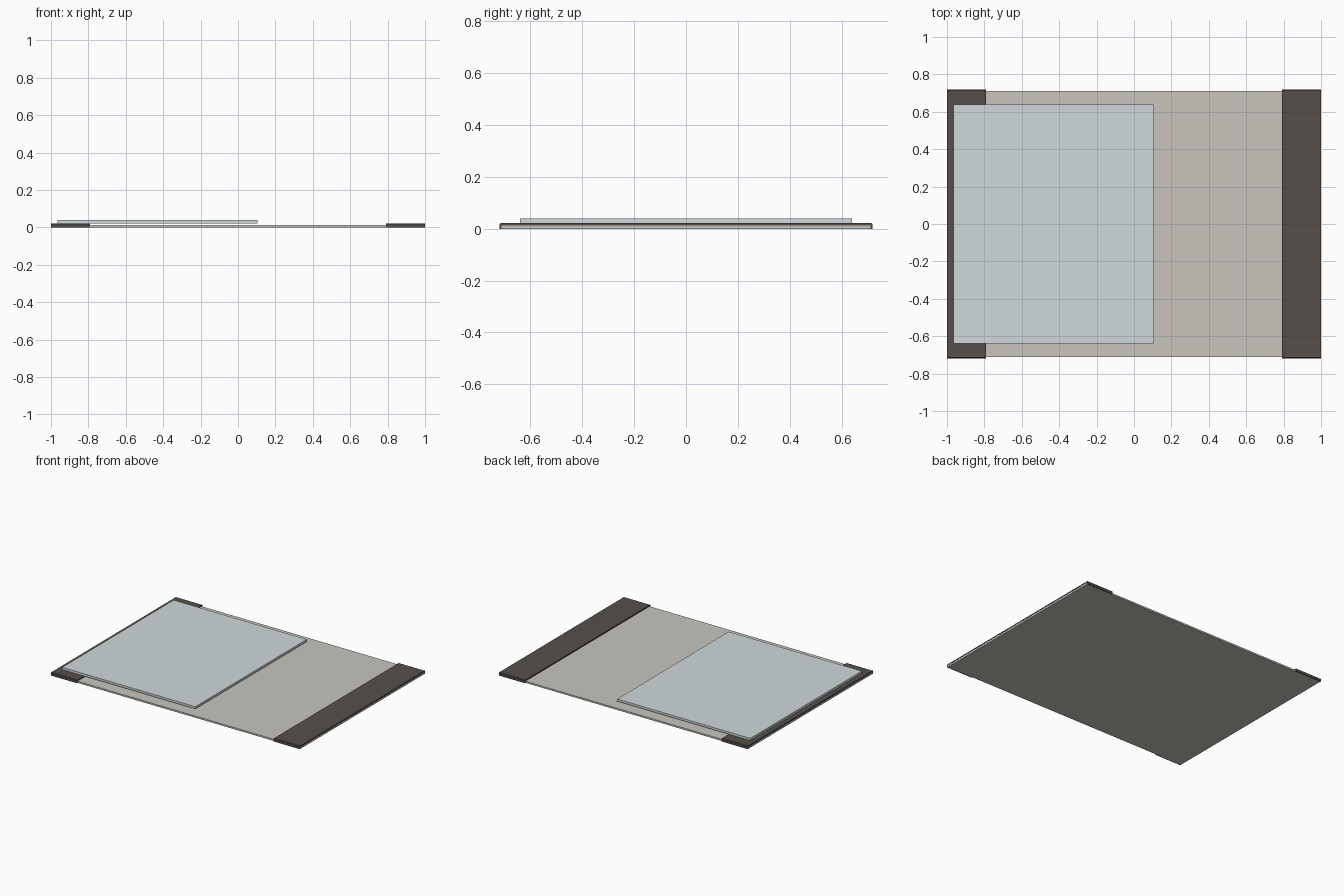
import bpy, bmesh

if "Cube" in bpy.data.objects:
    bpy.data.objects.remove(bpy.data.objects["Cube"])


def material(name, rgb):
    m = bpy.data.materials.new(name)
    m.diffuse_color = (*rgb, 1)
    m.use_nodes = True
    m.node_tree.nodes["Principled BSDF"].inputs["Base Color"].default_value = m.diffuse_color
    return m


def finish(name, bm, mat):
    bmesh.ops.recalc_face_normals(bm, faces=bm.faces)
    mesh = bpy.data.meshes.new(name)
    bm.to_mesh(mesh)
    bm.free()
    obj = bpy.data.objects.new(name, mesh)
    bpy.context.collection.objects.link(obj)
    mesh.materials.append(mat)
    return obj


def slab(name, x0, x1, half_y, z0, z1, mat):
    bm = bmesh.new()
    bmesh.ops.create_cube(bm, size=1)
    for v in bm.verts:
        v.co.x = x1 if v.co.x > 0 else x0
        v.co.y *= 2 * half_y
        v.co.z = z1 if v.co.z > 0 else z0
    return finish(name, bm, mat)


def cap(name, x0, x1, mat):
    # Channel section hugging the sheet, with chamfered upper corners
    half = [(0.712, 0.0), (0.719, 0.0), (0.719, 0.018), (0.715, 0.022)]
    inner = [(-0.712, 0.013), (0.712, 0.013)]
    profile = half + [(-y, z) for y, z in reversed(half)] + inner
    bm = bmesh.new()
    face = bm.faces.new([bm.verts.new((x0, y, z)) for y, z in profile])
    ext = bmesh.ops.extrude_face_region(bm, geom=[face], use_keep_orig=True)
    moved = [g for g in ext["geom"] if isinstance(g, bmesh.types.BMVert)]
    bmesh.ops.translate(bm, verts=moved, vec=(x1 - x0, 0, 0))
    return finish(name, bm, mat)


beige = material("base_beige", (0.58, 0.56, 0.51))
dark = material("dark_trim", (0.09, 0.078, 0.068))
glass = material("pale_glass", (0.62, 0.69, 0.70))

# Thin base sheet, its underside flush with the ground
slab("base_sheet", -1.0, 1.0, 0.712, 0.0, 0.012, beige)

# Dark end caps over both short ends
cap("left_end_cap", -1.0, -0.79, dark)
cap("right_end_cap", 0.79, 1.0, dark)

# Sliding panel resting on the left cap
slab("sliding_panel", -0.965, 0.105, 0.64, 0.0225, 0.039, glass)
